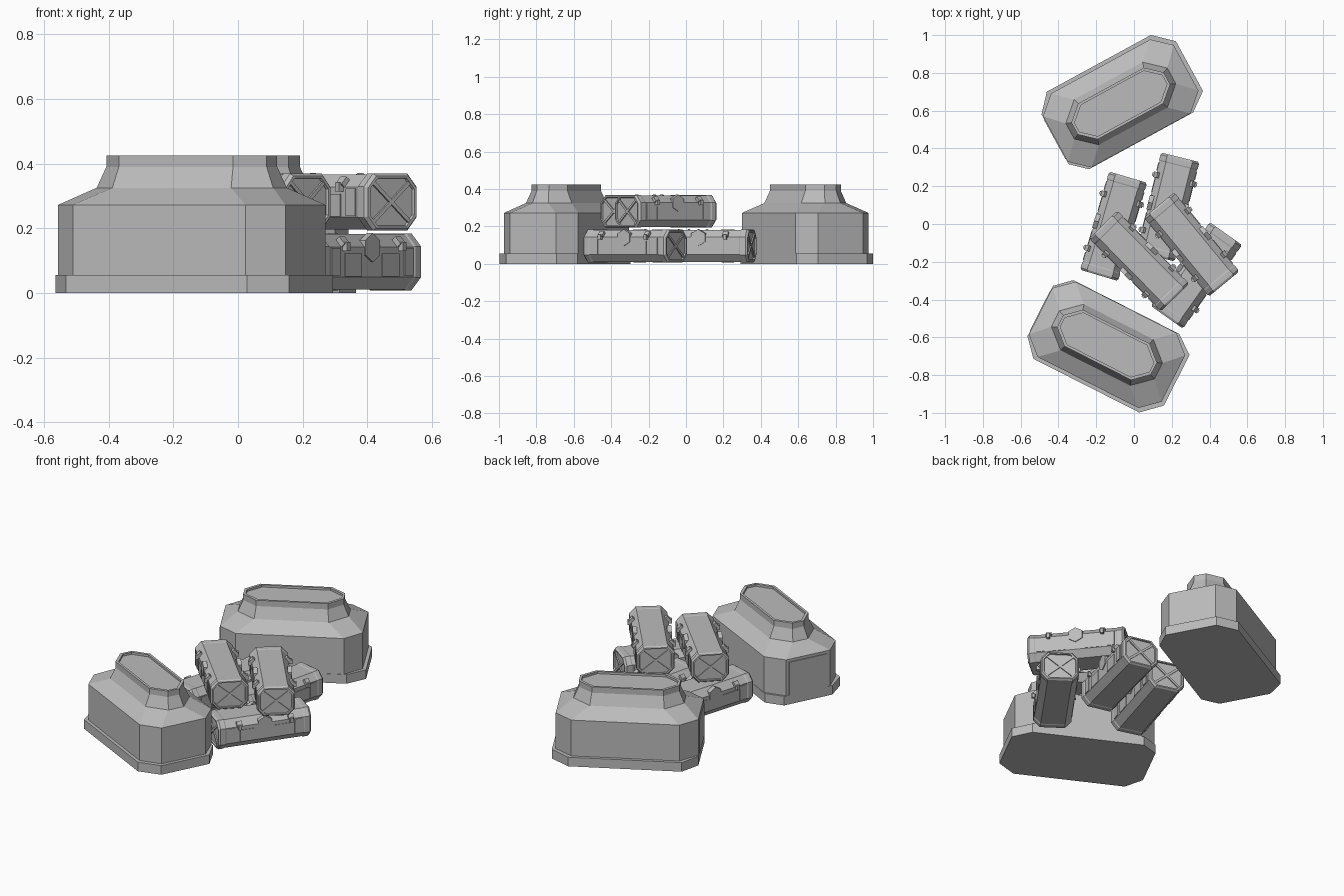
import bpy, bmesh, math
from mathutils import Matrix, Vector

cube = bpy.data.objects.get("Cube")
if cube:
    bpy.data.objects.remove(cube)

grey = bpy.data.materials.new("plain_grey")
grey.use_nodes = True
grey.diffuse_color = (0.5, 0.5, 0.5, 1)
bsdf = grey.node_tree.nodes["Principled BSDF"]
bsdf.inputs["Base Color"].default_value = (0.5, 0.5, 0.5, 1)
bsdf.inputs["Roughness"].default_value = 0.8


def finish(name, bm, place):
    bmesh.ops.recalc_face_normals(bm, faces=bm.faces)
    mesh = bpy.data.meshes.new(name)
    bm.to_mesh(mesh)
    bm.free()
    mesh.materials.append(grey)
    obj = bpy.data.objects.new(name, mesh)
    bpy.context.collection.objects.link(obj)
    obj.matrix_world = place
    return obj


def octagon(a, b, c, d):
    """Rectangle of half sizes a, b with corners cut by c along a and d along b."""
    return [(a, b - d), (a - c, b), (c - a, b), (-a, b - d),
            (-a, d - b), (c - a, -b), (a - c, -b), (a, d - b)]


def loft(bm, rings):
    loops = [[bm.verts.new(p) for p in ring] for ring in rings]
    for low, high in zip(loops, loops[1:]):
        for i in range(len(low)):
            j = (i + 1) % len(low)
            bm.faces.new((low[i], low[j], high[j], high[i]))
    bm.faces.new(loops[0][::-1])
    bm.faces.new(loops[-1])


def box(bm, centre, size, tilt=0, axis="X"):
    m = Matrix.Translation(centre) @ Matrix.Rotation(tilt, 4, axis) @ Matrix.Diagonal((*size, 1))
    bmesh.ops.create_cube(bm, size=1, matrix=m)


def pose(x, y, z, degrees):
    return Matrix.Translation((x, y, z)) @ Matrix.Rotation(math.radians(degrees), 4, "Z")


def pod(name, place, inner):
    # Stepped housing with a sunken roof
    bm = bmesh.new()
    sections = [(.394, .223, .095, 0), (.394, .223, .095, .272),
                (.306, .137, .1, .325), (.278, .108, .08, .39),
                (.278, .108, .08, .425), (.264, .094, .075, .425),
                (.264, .094, .075, .412)]
    loft(bm, [[(x, y, z) for x, y in octagon(a, b, c, c * .9)] for a, b, c, z in sections])
    finish(name + "_housing", bm, place)

    # Base skirt, flush on the inner side and the door end
    bm = bmesh.new()
    outline = [(max(x, -.396), y if y * inner < .225 else inner * .225)
               for x, y in octagon(.414, .242, .1, .092)]
    loft(bm, [[(x, y, z) for x, y in outline] for z in (0, .055)])
    finish(name + "_skirt", bm, place)

    # Door plate
    bm = bmesh.new()
    box(bm, (-.394, 0, .155), (.009, .235, .2))
    finish(name + "_door", bm, place)


def crate(name, place):
    half, tall, mid = .105, .088, .088
    # Octagonal body with raised end collars and recessed ends
    bm = bmesh.new()
    side = [(-.262, .82), (-.271, .84), (-.271, .92), (-.26, 1), (-.232, 1), (-.226, .97)]
    profile = side + [(-x, s) for x, s in reversed(side)]
    shape = octagon(half, tall, .036, .04)
    loft(bm, [[(x, y * s, mid + z * s) for y, z in shape] for x, s in profile])
    finish(name + "_body", bm, place)

    # Crossed end braces
    bm = bmesh.new()
    for end in (-1, 1):
        for turn in (-1, 1):
            box(bm, (end * .264, 0, mid), (.01, .19, .012), turn * math.radians(40))
    finish(name + "_end_braces", bm, place)

    # Side panels, latches and central hexagon plates
    panels, latches, plates = bmesh.new(), bmesh.new(), bmesh.new()
    for s in (-1, 1):
        for e in (-1, 1):
            box(panels, (e * .195, s * .102, mid), (.045, .008, .085))
            box(panels, (e * .1, s * .102, mid - .01), (.09, .006, .07))
            box(latches, (e * .15, s * .1, .15), (.03, .03, .016), -s * math.radians(48))
            box(latches, (e * .15, s * .113, .135), (.018, .018, .028))
        m = Matrix.Translation((0, s * .095, .132)) @ Matrix.Rotation(math.pi / 2, 4, "X") 
        bmesh.ops.create_cone(plates, cap_ends=True, segments=6, radius1=.045, radius2=.045,
                              depth=.024, matrix=m @ Matrix.Rotation(math.pi / 6, 4, "Z")
                              @ Matrix.Rotation(math.pi / 6, 4, "Z"))
    finish(name + "_side_panels", panels, place)
    finish(name + "_latches", latches, place)
    finish(name + "_hexagon_plates", plates, place)


pod("back_pod", pose(-.07, .638, 0, 28.6), -1)
pod("front_pod", pose(-.143, -.64, 0, -26.9), 1)

# Three crates on the ground and two stacked across them
for label, spot in {
    "lower_crate_left": (-.108, -.012, .008, 73.5),
    "lower_crate_back": (.179, .09, .008, 76),
    "lower_crate_front": (.33, -.272, .008, 54.7),
    "upper_crate_left": (.027, -.196, .193, -45.4),
    "upper_crate_right": (.305, -.108, .193, -50.5),
}.items():
    crate(label, pose(*spot))
